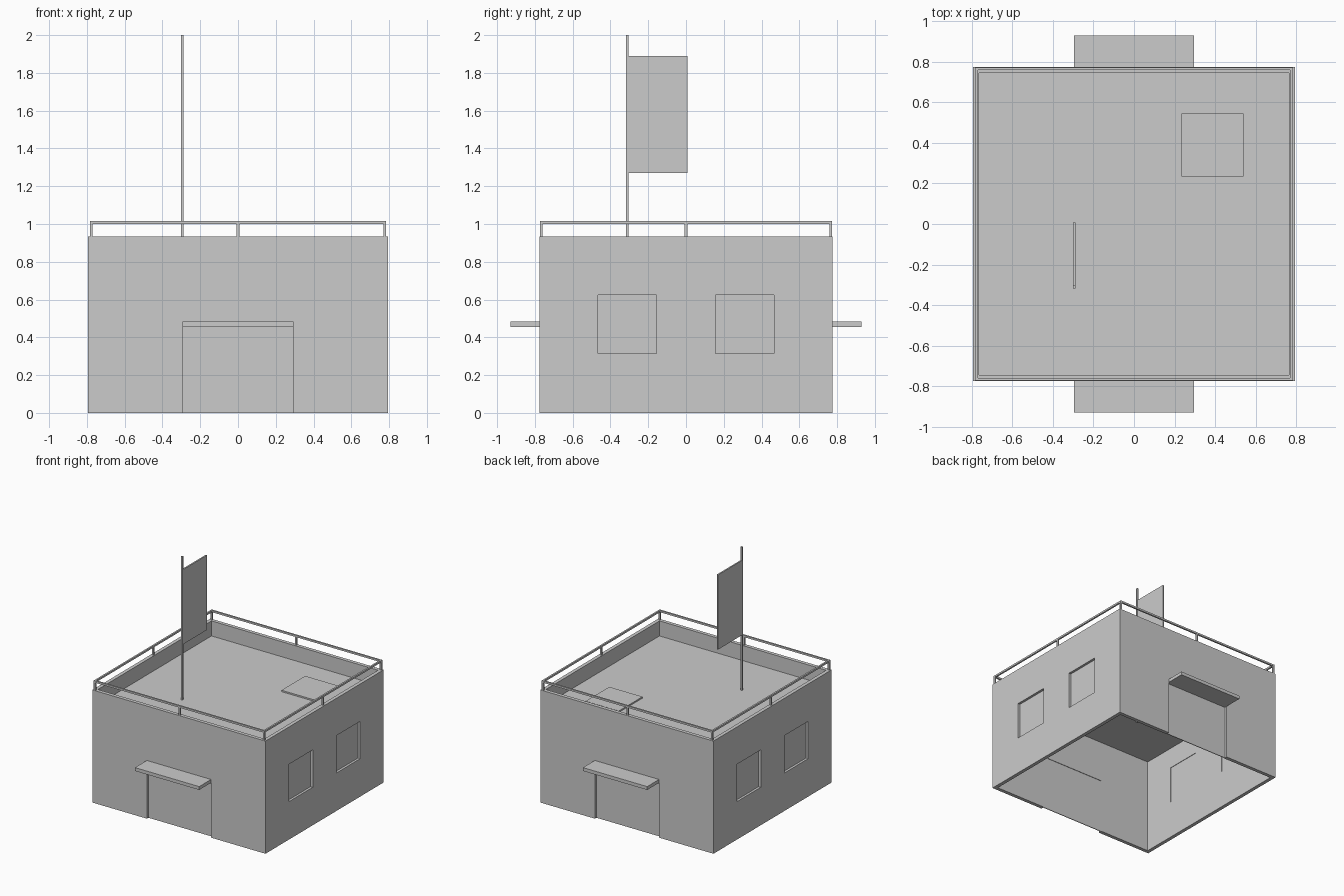
import bpy

if "Cube" in bpy.data.objects:
    bpy.data.objects.remove(bpy.data.objects["Cube"])

W, D, H, T = 0.795, 0.775, 0.935, 0.03   # half width, half depth, wall height, wall thickness


def box(name, x0, x1, y0, y1, z0, z1):
    bpy.ops.mesh.primitive_cube_add(size=1, location=((x0 + x1) / 2, (y0 + y1) / 2, (z0 + z1) / 2))
    ob = bpy.context.object
    ob.name = name
    ob.scale = (abs(x1 - x0), abs(y1 - y0), abs(z1 - z0))
    bpy.ops.object.transform_apply(location=False, rotation=False, scale=True)
    return ob


def cut(target, cutter):
    mod = target.modifiers.new("opening", 'BOOLEAN')
    mod.operation = 'DIFFERENCE'
    mod.solver = 'EXACT'
    mod.object = cutter
    bpy.context.view_layer.objects.active = target
    bpy.ops.object.modifier_apply(modifier=mod.name)
    bpy.data.objects.remove(cutter)


# Hollow walls, open at the bottom, with door and window openings
walls = box("walls", -W, W, -D, D, 0, H)
cut(walls, box("cutter", -W + T, W - T, -D + T, D - T, -1, 2))
cut(walls, box("cutter", -0.295, 0.295, -2, 2, -1, 0.455))
for y in (-0.465, 0.155):
    cut(walls, box("cutter", -2, 2, y, y + 0.31, 0.315, 0.625))

for s, side in ((-1, "front"), (1, "back")):
    # Recessed door and the canopy above it
    box(side + "_door", -0.295, 0.295, s * (D - 0.026), s * (D - 0.02), 0, 0.455)
    box(side + "_canopy", -0.295, 0.295, s * D, s * 0.93, 0.455, 0.483)
for s, side in ((-1, "left"), (1, "right")):
    # Recessed window panes
    for y in (-0.465, 0.155):
        box(side + "_window", s * (W - 0.026), s * (W - 0.02), y, y + 0.31, 0.315, 0.625)

# Sunken roof slab and hatch
box("roof", -W + T, W - T, -D + T, D - T, 0.80, 0.81)
box("roof_hatch", 0.235, 0.54, 0.235, 0.545, 0.795, 0.822)

# Railing: ring of four bars on eight posts
RX, RY, R = 0.777, 0.766, 0.007
for s in (-1, 1):
    box("rail_long", -RX - R, RX + R, s * RY - R, s * RY + R, 1.0, 1.015)
    box("rail_side", s * RX - R, s * RX + R, -RY + R, RY - R, 1.0, 1.015)
for i in (-1, 0, 1):
    for j in (-1, 0, 1):
        if i or j:
            box("rail_post", i * RX - R, i * RX + R, j * RY - R, j * RY + R, H, 1.0)

# Flagpole and flag
box("flagpole", -0.302, -0.288, -0.318, -0.304, 0.79, 2.0)
box("flag", -0.301, -0.289, -0.304, 0.008, 1.27, 1.89)
